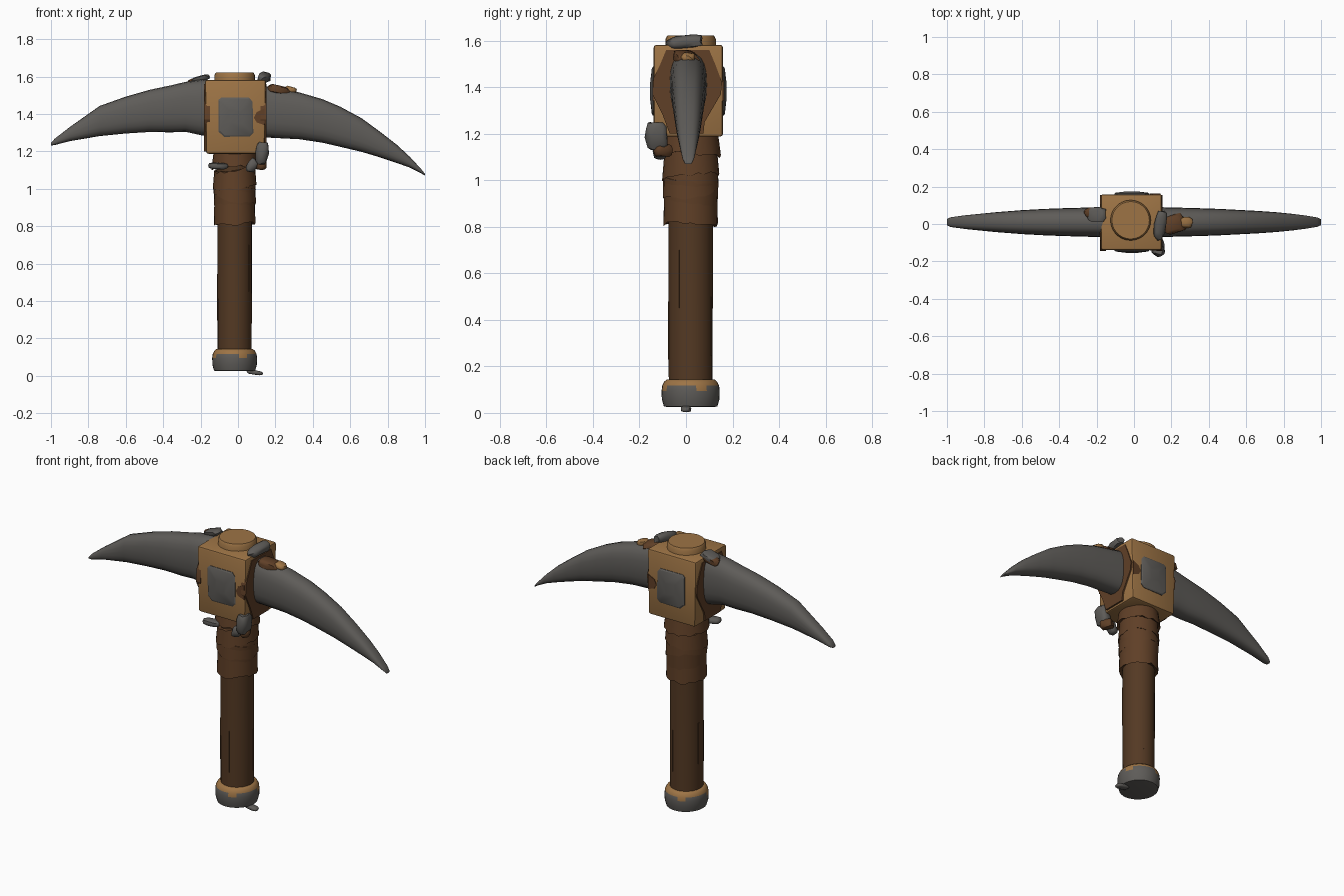
import bpy, bmesh, math, random
from mathutils import Vector, Matrix, Euler

if "Cube" in bpy.data.objects:
    bpy.data.objects.remove(bpy.data.objects["Cube"])

random.seed(4)
CX, CY = -0.018, 0.02          # axis of the handle


def material(name, r, g, b):
    m = bpy.data.materials.new(name)
    m.diffuse_color = (r, g, b, 1)
    m.use_nodes = True
    m.node_tree.nodes["Principled BSDF"].inputs["Base Color"].default_value = m.diffuse_color
    return m


STEEL = material("grey steel", 0.112, 0.106, 0.098)
BRASS = material("tan brass", 0.34, 0.175, 0.06)
WOOD = material("dark brown wood", 0.088, 0.041, 0.017)
LEATHER = material("brown leather", 0.115, 0.05, 0.02)


def finish(name, bm, mats, angle=35, rule=None):
    """Turn a bmesh into a shaded object, colouring faces by an optional rule."""
    bmesh.ops.recalc_face_normals(bm, faces=bm.faces)
    bm.normal_update()
    if rule:
        for f in bm.faces:
            f.material_index = rule(f)
    me = bpy.data.meshes.new(name)
    bm.to_mesh(me)
    bm.free()
    for m in mats:
        me.materials.append(m)
    ob = bpy.data.objects.new(name, me)
    bpy.context.collection.objects.link(ob)
    bpy.ops.object.select_all(action='DESELECT')
    ob.select_set(True)
    bpy.context.view_layer.objects.active = ob
    bpy.ops.object.shade_smooth_by_angle(angle=math.radians(angle))
    return ob


def loft(name, rings, mats, angle=35, rule=None):
    """Skin closed rings of points and cap both ends."""
    bm = bmesh.new()
    vs = [[bm.verts.new(p) for p in r] for r in rings]
    n = len(rings[0])
    for a, b in zip(vs, vs[1:]):
        for i in range(n):
            j = (i + 1) % n
            bm.faces.new((a[i], a[j], b[j], b[i]))
    bm.faces.new(vs[0])
    bm.faces.new(vs[-1])
    return finish(name, bm, mats, angle, rule)


def circle(rx, ry, z, n=24, jitter=0, tilt=0, phase=0):
    pts = []
    for i in range(n):
        a = 2 * math.pi * i / n
        dz = random.uniform(-jitter, jitter) + tilt * math.cos(a + phase)
        pts.append((CX + rx * math.cos(a), CY + ry * math.sin(a), z + dz))
    return pts


def blob(name, loc, size, rot=(0, 0, 0), mat=STEEL, rough=0.12):
    """Rough faceted lump, size given as full width, depth and height."""
    bm = bmesh.new()
    bmesh.ops.create_icosphere(bm, subdivisions=2, radius=0.5)
    for v in bm.verts:
        v.co = Vector([math.copysign(abs(2 * c) ** 0.65, c) / 2 for c in v.co])
        v.co *= 1 + random.uniform(-rough, rough)
    bm.transform(Matrix.Translation(loc) @ Euler(rot).to_matrix().to_4x4()
                 @ Matrix.Diagonal((*size, 1)))
    return finish(name, bm, [mat], 45)


# Handle shaft
loft("handle", [circle(r, r + 0.003, z) for z, r in
                ((0.1, 0.091), (0.45, 0.092), (0.85, 0.092), (1.2, 0.1))], [WOOD])

# Thin raised grain strips on the shaft
for k in range(7):
    a, z0 = k * 0.9 + 0.3, random.uniform(0.2, 0.45)
    bm = bmesh.new()
    bmesh.ops.create_cube(bm, size=1)
    bm.transform(Matrix.Translation((CX + 0.0905 * math.cos(a), CY + 0.0925 * math.sin(a), z0 + 0.13))
                 @ Matrix.Rotation(a, 4, 'Z') @ Matrix.Diagonal((0.008, 0.007, 0.25, 1)))
    finish("grain_strip", bm, [WOOD])

# Overlapping torn leather bands
for k, (z0, z1, r0, r1, tilt) in enumerate((
        (0.81, 0.95, 0.111, 0.108, 0.006), (0.88, 1.0, 0.108, 0.113, 0.025),
        (0.95, 1.06, 0.114, 0.11, 0.03), (1.01, 1.11, 0.117, 0.109, 0.02),
        (1.11, 1.2, 0.124, 0.112, 0.008))):
    loft("leather_band", [circle(r0 - 0.015, r0 - 0.01, z0 + 0.01, 24, 0, tilt, k * 1.9),
                          circle(r0, r0 + 0.006, z0, 24, 0.009, tilt, k * 1.9),
                          circle(r1, r1 + 0.006, z1, 24, 0.009, tilt, k * 1.9),
                          circle(r1 - 0.015, r1 - 0.01, z1, 24, 0, tilt, k * 1.9)], [LEATHER])

# Pommel: steel cup with a brass rim and drips
def pommel_rule(f):
    c = f.calc_center_median()
    a = math.atan2(c.y - CY, c.x - CX)
    drip = c.z > 0.09 and math.sin(a * 4) > 0.85
    return 1 if c.z > 0.122 or drip else 0


loft("pommel", [circle(r, r + 0.005, z, 32) for z, r in
                ((0.025, 0.095), (0.028, 0.11), (0.06, 0.119), (0.095, 0.12),
                 (0.118, 0.117), (0.135, 0.108), (0.143, 0.098))],
     [STEEL, BRASS], 50, pommel_rule)
blob("pommel_tab", (0.09, 0.0, 0.018), (0.09, 0.045, 0.024), (0, 0.15, 0), rough=0.05)

# Curved double blade: x, top z, bottom z, half thickness
stations = ((-1.0, 1.245, 1.232, 0.016), (-0.98, 1.268, 1.234, 0.026), (-0.9, 1.33, 1.255, 0.037),
            (-0.74, 1.443, 1.282, 0.053), (-0.6, 1.493, 1.296, 0.064), (-0.47, 1.53, 1.304, 0.071),
            (-0.36, 1.553, 1.302, 0.075), (-0.28, 1.572, 1.305, 0.077), (-0.19, 1.585, 1.285, 0.08),
            (0.14, 1.55, 1.275, 0.08), (0.33, 1.515, 1.265, 0.075), (0.45, 1.48, 1.247, 0.071),
            (0.545, 1.44, 1.225, 0.066), (0.66, 1.378, 1.198, 0.06), (0.76, 1.305, 1.168, 0.053),
            (0.85, 1.235, 1.138, 0.044), (0.92, 1.17, 1.113, 0.035), (0.98, 1.105, 1.083, 0.025),
            (1.0, 1.08, 1.07, 0.016))
rings = []
for x, top, bot, w in stations:
    ring = []
    for i in range(20):
        a = 2 * math.pi * i / 20
        c, s = math.cos(a), math.sin(a)
        ring.append((x, 0.01 + w * math.copysign(abs(c) ** 0.75, c),
                     (top + bot) / 2 + (top - bot) / 2 * math.copysign(abs(s) ** 0.8, s)))
    rings.append(ring)
loft("blade", rings, [STEEL], 50)

# Head block
bm = bmesh.new()
bmesh.ops.create_cube(bm, size=1)
bm.transform(Matrix.Translation((-0.014, 0.01, 1.385)) @ Matrix.Diagonal((0.326, 0.298, 0.395, 1)))
for v in bm.verts:                       # slight taper towards the bottom
    if v.co.z < 1.3:
        v.co.x = -0.014 + (v.co.x + 0.014) * 0.96
bmesh.ops.bevel(bm, geom=bm.edges[:], offset=0.012, segments=2, affect='EDGES', profile=0.5)
finish("head_block", bm, [BRASS], 40)

# Round stud on top
loft("top_stud", [circle(r, r, z, 28) for z, r in
                  ((1.56, 0.108), (1.608, 0.108), (1.622, 0.1))], [BRASS])

# Leather panels around the blade roots, on both sides
outline = ((-0.085, 1.56), (0.1, 1.56), (0.125, 1.5), (0.155, 1.42), (0.15, 1.37),
           (0.08, 1.25), (0.075, 1.2), (-0.07, 1.2), (-0.1, 1.28), (-0.145, 1.37), (-0.14, 1.44), (-0.11, 1.5))
for x0, x1 in ((-0.181, -0.15), (0.12, 0.153)):
    loft("side_panel", [[(x, y, z) for y, z in outline] for x in (x0, x1)], [LEATHER], 30)

# Domed steel plates, front and back, each with a leather corner patch
plate = ((-0.105, 1.475), (-0.09, 1.488), (0.06, 1.487), (0.078, 1.465), (0.082, 1.3),
         (0.062, 1.28), (-0.075, 1.278), (-0.103, 1.305))
patch = ((0.142, 1.43), (0.1, 1.41), (0.085, 1.38), (0.1, 1.355), (0.142, 1.34))
for face_y, d in ((-0.139, -1), (0.159, 1)):
    mid = Vector((-0.012, 1.383))
    dome = [[(mid.x + (x - mid.x) * s, face_y + d * h, mid.y + (z - mid.y) * s) for x, z in plate]
            for s, h in ((1, -0.01), (1, 0.003), (0.93, 0.008), (0.35, 0.015))]
    loft("face_plate", dome, [STEEL], 25)
    loft("corner_patch", [[(x, face_y + d * h, z) for x, z in patch] for h in (-0.008, 0.004)], [LEATHER])

# Scraps and knots tied around the head
blob("top_right_scrap", (0.14, -0.005, 1.595), (0.065, 0.16, 0.05), (0.1, 0.3, -0.15))
blob("top_left_scrap", (-0.2, 0.05, 1.588), (0.11, 0.08, 0.035), (0, -0.3, 0))
blob("left_leather_scrap", (-0.215, 0.06, 1.573), (0.1, 0.06, 0.045), (0, -0.2, 0), LEATHER)
blob("right_leather_scrap", (0.215, 0.0, 1.528), (0.13, 0.1, 0.05), (0, 0.2, 0.3), LEATHER)
blob("right_brass_scrap", (0.28, 0.01, 1.53), (0.065, 0.06, 0.035), (0, 0.2, 0), BRASS)
blob("knot", (0.128, -0.125, 1.19), (0.07, 0.095, 0.125), (0.1, 0.1, 0))
blob("knot_tail", (0.075, -0.11, 1.125), (0.05, 0.06, 0.08), (0, 0.5, 0))
blob("knot_leather", (0.12, -0.1, 1.13), (0.06, 0.08, 0.06), (0, 0, 0.4), LEATHER)
blob("left_strap_end", (-0.105, -0.095, 1.122), (0.11, 0.06, 0.036), (0, 0.05, 0.2), rough=0.06)
